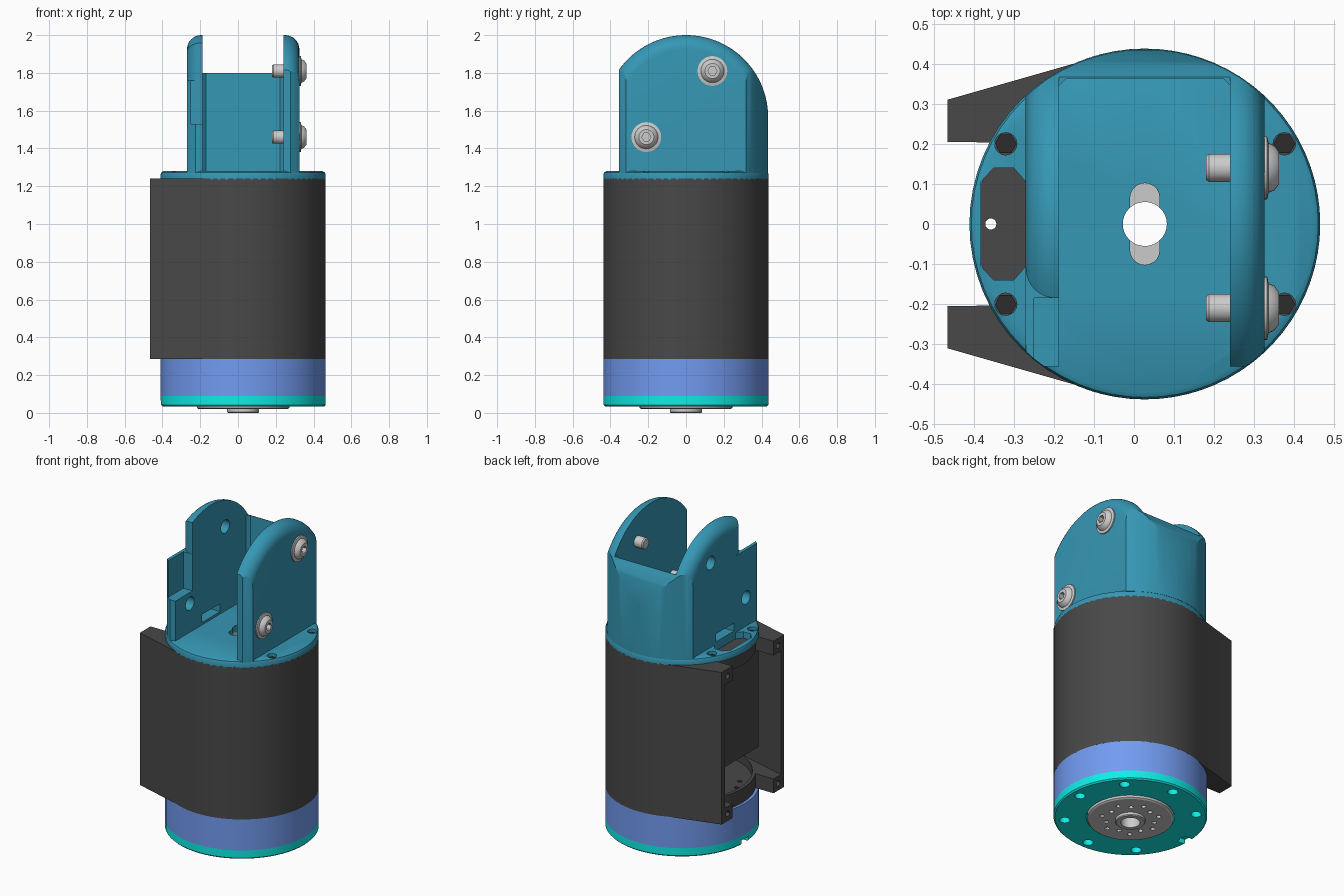
import bpy, bmesh
from math import sin, cos, pi, radians, acos

if "Cube" in bpy.data.objects:
    bpy.data.objects.remove(bpy.data.objects["Cube"])

CX, R = 0.027, 0.4375          # main axis and main radius


def material(name, rgb):
    m = bpy.data.materials.new(name)
    m.diffuse_color = (*rgb, 1)
    m.use_nodes = True
    m.node_tree.nodes["Principled BSDF"].inputs["Base Color"].default_value = m.diffuse_color
    return m


TEAL = material("teal", (0.036, 0.31, 0.46))
DARK = material("charcoal", (0.065, 0.065, 0.065))
BLACK = material("black", (0.025, 0.025, 0.025))
BLUE = material("blue", (0.17, 0.33, 0.88))
CYAN = material("cyan", (0.005, 0.85, 0.8))


def loft(name, rings, mat=None):
    """Closed solid through a list of equal-length point rings."""
    bm = bmesh.new()
    vs = [[bm.verts.new(p) for p in r] for r in rings]
    n = len(rings[0])
    for a, b in zip(vs, vs[1:]):
        for i in range(n):
            j = (i + 1) % n
            bm.faces.new((a[i], a[j], b[j], b[i]))
    bm.faces.new(vs[0][::-1])
    bm.faces.new(vs[-1])
    bmesh.ops.recalc_face_normals(bm, faces=bm.faces)
    me = bpy.data.meshes.new(name)
    bm.to_mesh(me)
    bm.free()
    ob = bpy.data.objects.new(name, me)
    bpy.context.collection.objects.link(ob)
    if mat:
        me.materials.append(mat)
    return ob


def prism(pts, z0, z1, name="cutter", mat=None):
    return loft(name, [[(x, y, z) for x, y in pts] for z in (z0, z1)], mat)


def box(x0, x1, y0, y1, z0, z1, name="cutter", mat=None):
    return prism([(x0, y0), (x1, y0), (x1, y1), (x0, y1)], z0, z1, name, mat)


def arc(cx, cy, r, a0, a1, n):
    return [(cx + r * cos(radians(a0 + (a1 - a0) * i / n)),
             cy + r * sin(radians(a0 + (a1 - a0) * i / n))) for i in range(n + 1)]


def circle(x, y, r, n=64):
    return arc(x, y, r, 0, 360, n)[:-1]


def turned(name, profile, mat=None, n=64):
    """Disc about the main axis from (radius, z) pairs."""
    return loft(name, [[(x, y, z) for x, y in circle(CX, 0, r, n)] for r, z in profile], mat)


def rod_x(profile, y, z, name="cutter", n=24):
    """Turned solid along x from (radius, x) pairs."""
    return loft(name, [[(x, a, b) for a, b in circle(y, z, r, n)] for r, x in profile])


def drill(x, y, r, z0=-1, z1=3, n=16):
    return prism(circle(x, y, r, n), z0, z1)


def carve(ob, *tools, op='DIFFERENCE'):
    bpy.context.view_layer.objects.active = ob
    for t in tools:
        m = ob.modifiers.new("cut", 'BOOLEAN')
        m.operation, m.solver, m.object = op, 'EXACT', t
        bpy.ops.object.modifier_apply(modifier=m.name)
        bpy.data.objects.remove(t)
    return ob


def polar(r, deg):
    return CX + r * cos(radians(deg)), r * sin(radians(deg))


def wire_hole():
    return drill(-0.357, 0, 0.014)


# Output flange with raised hub and bolt circle
flange = turned("output_flange", [(0.08, 0), (0.085, 0.005), (0.085, 0.02), (0.235, 0.02),
                                  (0.245, 0.026), (0.245, 0.06)])
carve(flange, drill(CX, 0, 0.055, n=32),
      *[drill(*polar(0.165 if k % 2 else 0.14, k * 360 / 14), 0.014, -1, 0.045, 12) for k in range(14)])

# Bottom ring with screw holes and cable notch
ring = turned("bottom_ring", [(R - 0.008, 0.035), (R, 0.043), (R, 0.09)], CYAN)
carve(ring, drill(CX, 0, 0.252, n=64), box(-0.6, -0.35, -0.035, 0.035, 0, 0.065), wire_hole(),
      *[drill(*polar(0.375, 45 * k), 0.03, 0, 0.075) for k in range(8) if k != 4])

# Blue gearbox drum
drum = turned("gearbox_drum", [(R, 0.09), (R, 0.285)], BLUE)
carve(drum, drill(CX, 0, 0.11, n=32), wire_hole())

# Hollow drive shaft
shaft = turned("hollow_shaft", [(0.11, 0.06), (0.11, 1.24)], n=32)
carve(shaft, drill(CX, 0, 0.055, n=32))

# Housing: round body with two side arms, open towards -x
outline = arc(CX, 0, R, -114, 114, 48) + [(-0.465, 0.31), (-0.465, -0.31)]
housing = prism(outline, 0.285, 1.24, "motor_housing", DARK)
gap = [(-0.6, 0.205)] + arc(CX, 0, 0.42, 151, 209, 12) + [(-0.6, -0.205)]
arm_room = [(-0.15, 0.362), (-0.5, 0.268), (-0.5, -0.268), (-0.15, -0.362)]
carve(housing, prism(gap, 0, 2), drill(CX, 0, 0.4, 0.32, 1.2, 64), prism(arm_room, 0.375, 1.15),
      drill(CX, 0, 0.11, n=32), wire_hole(),
      *[drill(*polar(0.33, a), 0.013, 0.3, 0.4, 10) for a in (150, 165, 195, 210)],
      *[rod_x([(0.018, -0.6), (0.018, -0.42)], s * 0.25, z, n=12) for s in (1, -1) for z in (0.33, 1.195)])

# Electronics block inside the housing
block = box(-0.3, 0.2, -0.29, 0.29, 0.5, 1.12, "electronics_block", DARK)
carve(block, drill(CX, 0, 0.112, n=32))

# Top plate with connector opening and recessed screws
plate = turned("top_plate", [(R, 1.235), (R, 1.262), (R - 0.005, 1.273), (R - 0.018, 1.28)], TEAL)
octagon = [(-0.382, -0.105), (-0.35, -0.14), (-0.3, -0.14), (-0.27, -0.105),
           (-0.27, 0.105), (-0.3, 0.14), (-0.35, 0.14), (-0.382, 0.105)]
slot = arc(CX, 0.065, 0.037, 0, 180, 10) + arc(CX, -0.065, 0.037, 180, 360, 10)
carve(plate, prism(octagon, 1, 2), drill(CX, 0, 0.055, n=32), prism(slot, 1, 2))
for i, (x, y) in enumerate([(-0.32, 0.2), (-0.32, -0.2), (0.375, 0.2), (0.375, -0.2)]):
    carve(plate, drill(x, y, 0.028))
    prism(circle(x, y, 0.027, 6), 1.235, 1.262, f"plate_screw_{i}", BLACK)

# Bracket: rounded arch across x, trimmed to the round body, then hollowed
XL, XR, ROUND, FRONT, ZC = -0.27, 0.325, 0.075, -0.355, 1.565


def arch(x, inset):
    r = 0.435 - inset
    end = 180 - acos(-FRONT / r) * 180 / pi
    return [(x, y, z) for y, z in [(r, 1.27)] + arc(0, ZC, r, 0, end, 40) + [(FRONT, 1.27)]]


steps = [(ROUND * (1 - sin(a)), ROUND * (1 - cos(a))) for a in [pi / 2 * k / 8 for k in range(9)]]
rings = [arch(XL + d, i) for d, i in reversed(steps)] + [arch(XR - d, i) for d, i in steps]
bracket = loft("hinge_bracket", rings, TEAL)
carve(bracket, turned("trim", [(R - 0.002, 1), (R - 0.002, 2.2)]), op='INTERSECT')
inner = [(-0.187, -1), (0.24, -1), (0.24, 0.345), (0.222, 0.363), (-0.169, 0.363), (-0.187, 0.345)]
nose = arc(-0.195, -0.11, 0.075, 180, 270, 8) + [(-0.195, -0.3), (-0.35, -0.3), (-0.35, -0.11)]
carve(bracket, prism(inner, 1.2, 1.81), box(-0.187, 0.24, -1, 1, 1.8, 3),
      box(-0.25, -0.1, -1, -0.185, 1.53, 3), box(-0.5, -0.1, -1, -0.185, 1.76, 3),
      prism(nose, 1.76, 3))

# Bolt holes, cable slot and bolts
for i, (y, z) in enumerate([(0.14, 1.81), (-0.21, 1.46)]):
    carve(bracket, rod_x([(0.042, -0.5), (0.042, -0.1)], y, z))
    bolt = rod_x([(0.03, 0.18), (0.035, 0.187), (0.035, 0.318), (0.079, 0.318), (0.079, 0.332),
                  (0.062, 0.336), (0.056, 0.35), (0.04, 0.362)], y, z, f"hinge_bolt_{i}", 32)
    carve(bolt, rod_x([(0.024, 0.335), (0.024, 0.5)], y, z, n=6))
carve(bracket, box(-0.5, -0.1, -0.09, 0.09, 1.295, 1.345))

# Smooth shading with sharp edges kept
bpy.ops.object.select_all(action='DESELECT')
for ob in bpy.context.collection.objects:
    ob.select_set(True)
bpy.context.view_layer.objects.active = housing
bpy.ops.object.shade_smooth_by_angle(angle=radians(30))
